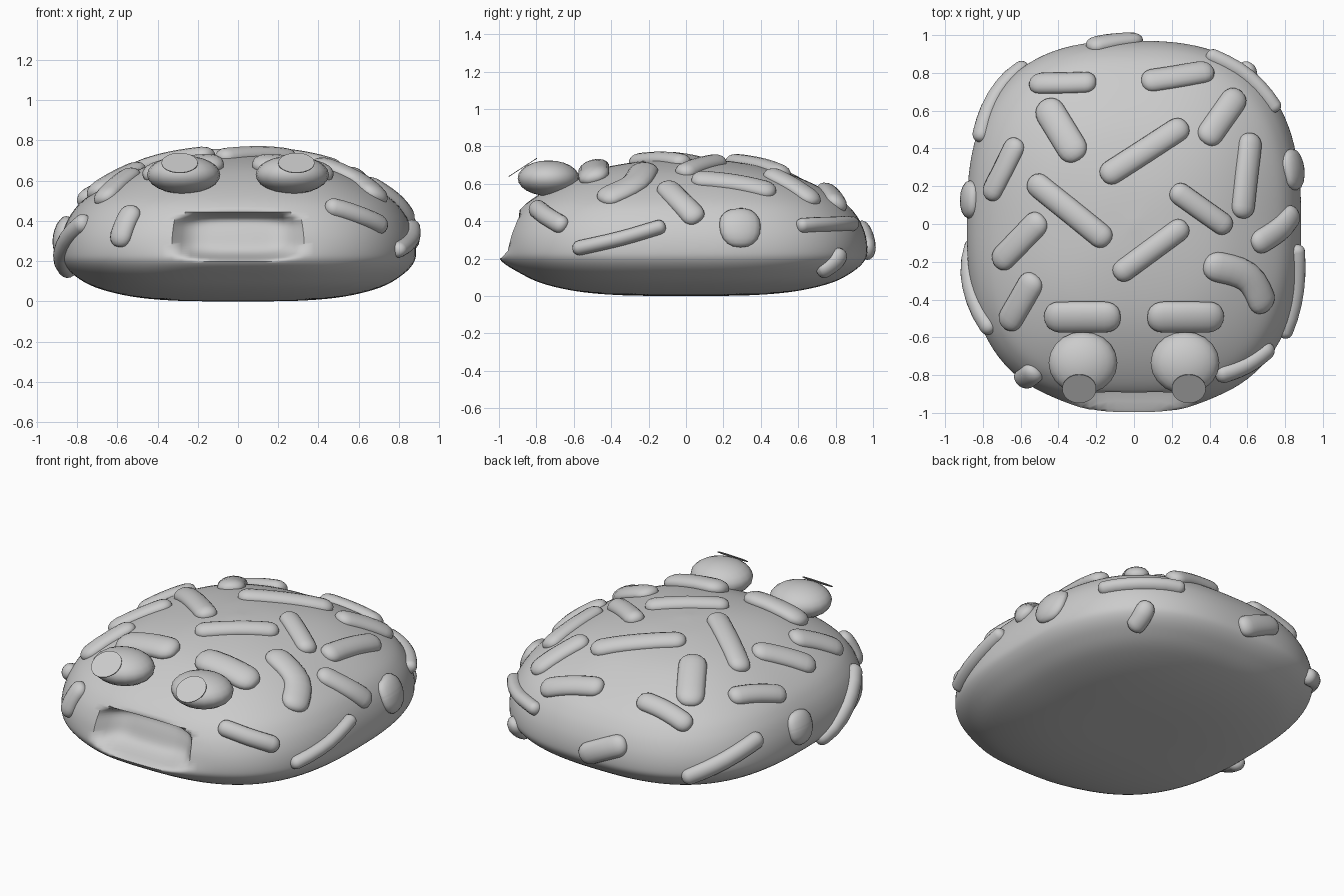
import bpy, bmesh, math
from mathutils import Vector
from mathutils.bvhtree import BVHTree

if "Cube" in bpy.data.objects:
    bpy.data.objects.remove(bpy.data.objects["Cube"])

grey = bpy.data.materials.new("light_grey")
grey.diffuse_color = (0.6, 0.6, 0.6, 1)
grey.use_nodes = True
grey.node_tree.nodes["Principled BSDF"].inputs["Base Color"].default_value = grey.diffuse_color


def finish(bm, name, angle=40):
    bmesh.ops.recalc_face_normals(bm, faces=bm.faces)
    me = bpy.data.meshes.new(name)
    bm.to_mesh(me)
    bm.free()
    ob = bpy.data.objects.new(name, me)
    bpy.context.collection.objects.link(ob)
    me.materials.append(grey)
    bpy.ops.object.select_all(action='DESELECT')
    ob.select_set(True)
    bpy.context.view_layer.objects.active = ob
    bpy.ops.object.shade_smooth_by_angle(angle=math.radians(angle))
    return ob


def skin(bm, rings, start, end):
    """Bridge closed rings of points and close both ends with a fan."""
    vs = [[bm.verts.new(p) for p in r] for r in rings]
    n = len(vs[0])
    for a, b in zip(vs, vs[1:]):
        for i in range(n):
            j = (i + 1) % n
            bm.faces.new((a[i], a[j], b[j], b[i]))
    for tip, ring in ((start, vs[0]), (end, vs[-1])):
        t = bm.verts.new(tip)
        for i in range(n):
            bm.faces.new((t, ring[i], ring[(i + 1) % n]))


def smooth_path(pts, steps):
    """Catmull-Rom curve through the points."""
    p = [Vector(q) for q in pts]
    p = [2 * p[0] - p[1]] + p + [2 * p[-1] - p[-2]]
    out = []
    for a, b, c, d in zip(p, p[1:], p[2:], p[3:]):
        for k in range(steps):
            t = k / steps
            out.append(0.5 * (2 * b + (c - a) * t + (2 * a - 5 * b + 4 * c - d) * t * t
                              + (3 * b - a - 3 * c + d) * t ** 3))
    return out + [p[-2]]


# Bun body: rounded-rectangle rings following a domed profile, with a mouth dent
profile = [(0, 0), (.35, .004), (.6, .025), (.8, .07), (.92, .13), (.985, .19), (1, .25),
           (.985, .34), (.94, .43), (.86, .51), (.7, .6), (.5, .675), (.25, .72), (0, .735)]


def body_point(a, s, z):
    c, q = math.cos(a), math.sin(a)
    r = (abs(c) ** 2.65 + abs(q) ** 2.65) ** (-1 / 2.65)
    x, y = 0.885 * c * r * s, 0.97 * q * r * s
    if y < -0.5:
        y -= 0.035 * math.exp(-((z - .2) / .06) ** 2 - (x / .36) ** 4)
        t = max(0, 1 - (x / .33) ** 4 - ((z - .325) / .125) ** 4)
        y += 0.14 * t * t * (3 - 2 * t)
    return (x, y, z)


N = 120
prof = smooth_path([(s, 0, z) for s, z in profile], 6)[1:-1]
bm = bmesh.new()
skin(bm, [[body_point(2 * math.pi * i / N, p.x, p.z) for i in range(N)] for p in prof],
     (0, 0, 0), (0, 0, .735))
bmesh.ops.recalc_face_normals(bm, faces=bm.faces)
surface = BVHTree.FromBMesh(bm)
finish(bm, "bun_body", 60)


def sprinkle(name, pts, width, height=0.045, lift=0.0):
    """Rounded bar that hugs the body between its end points."""
    path = smooth_path(pts, 8)
    length = sum((b - a).length for a, b in zip(path, path[1:]))
    cap = min(0.5 * width, 0.45 * length) / length

    def at(t):
        f = min(max(t, 0), 1) * (len(path) - 1)
        i = min(int(f), len(path) - 2)
        p, n, _, _ = surface.find_nearest(path[i].lerp(path[i + 1], f - i))
        return p + n * lift, n
    stations = [(cap * (1 - math.cos(k * math.pi / 10)), math.sin(k * math.pi / 10))
                for k in range(1, 6)]
    stations += [(cap + (1 - 2 * cap) * k / 6, 1) for k in range(1, 6)]
    stations += [(1 - t, w) for t, w in stations[4::-1]]
    rings = []
    for t, w in stations:
        p, n = at(t)
        tan = at(t + .04)[0] - at(t - .04)[0]
        side = n.cross(tan).normalized()
        w = w ** 0.85
        rings.append([p + side * (math.cos(a) * w * width / 2) + n * (math.sin(a) * w * height)
                      for a in (2 * math.pi * i / 16 for i in range(16))])
    bm = bmesh.new()
    skin(bm, rings, at(0)[0], at(1)[0])
    finish(bm, name, 60)


# Sprinkles on top: end points seen from above, then width
top = [(-.55, .74, -.2, .75, .12), (.04, .75, .42, .81, .13), (-.48, .65, -.29, .34, .16),
       (-.17, .24, .28, .53, .13), (.37, .43, .56, .7, .14), (.62, .48, .57, .03, .13),
       (-.77, .13, -.61, .45, .12), (-.55, .24, -.13, -.1, .13), (.2, .19, .51, -.03, .12),
       (-.1, -.28, .28, 0, .12), (-.73, -.22, -.48, .04, .14), (-.68, -.55, -.52, -.27, .14)]


def drop(x, y):
    hit = surface.ray_cast(Vector((x, y, 2)), Vector((0, 0, -1)))[0]
    return hit if hit else Vector((x, y, .35))


for i, (x0, y0, x1, y1, w) in enumerate(top):
    sprinkle(f"top_sprinkle_{i + 1}", [drop(x0, y0), drop((x0 + x1) / 2, (y0 + y1) / 2),
                                       drop(x1, y1)], w)
sprinkle("curved_sprinkle", [drop(.37, -.21), drop(.6, -.28), drop(.7, -.46)], .16)

# Sprinkles around the sides: path points, then width
sides = [([(.63, -.12, .6), (.78, -.03, .52), (.88, .07, .41)], .13),
         ([(.87, .29, .26), (.84, .29, .5)], .22),
         ([(.82, -.62, .25), (.87, -.35, .31), (.87, -.11, .38)], .08),
         ([(.44, -.82, .49), (.6, -.76, .44), (.74, -.65, .37)], .1),
         ([(-.59, -.82, .27), (-.52, -.78, .48)], .12),
         ([(-.84, .44, .38), (-.72, .66, .29), (-.56, .84, .2)], .1),
         ([(-.88, .13, .23), (-.87, .13, .44)], .2),
         ([(-.25, .95, .37), (.04, .97, .23)], .13),
         ([(.77, .6, .38), (.6, .77, .38), (.38, .89, .38)], .08),
         ([(.62, .72, .08), (.58, .82, .25)], .11),
         ([(-.85, -.08, .14), (-.87, -.33, .27), (-.78, -.59, .42)], .1)]
for i, (pts, w) in enumerate(sides):
    sprinkle(f"side_sprinkle_{i + 1}", pts, w)

# Face: brows, bulging eyes and thin tilted pupils
for sx, side in ((-1, "left"), (1, "right")):
    cx = sx * .27
    sprinkle(f"{side}_brow", [drop(cx - .2, -.49), drop(cx, -.49), drop(cx + .2, -.49)],
             .17, .05, .01)
    bm = bmesh.new()
    bmesh.ops.create_uvsphere(bm, u_segments=20, v_segments=12, radius=1)
    for v in bm.verts:
        v.co = Vector((v.co.x * .182 + cx, v.co.y * .165 - .735, v.co.z * .095 + .63))
    finish(bm, f"{side}_eye", 60)
    bm = bmesh.new()
    bmesh.ops.create_cone(bm, cap_ends=True, segments=32, radius1=.09, radius2=.09, depth=.004)
    ob = finish(bm, f"{side}_pupil")
    ob.location = (sx * .29, -.872, .688)
    ob.rotation_euler = (math.radians(33), 0, 0)
